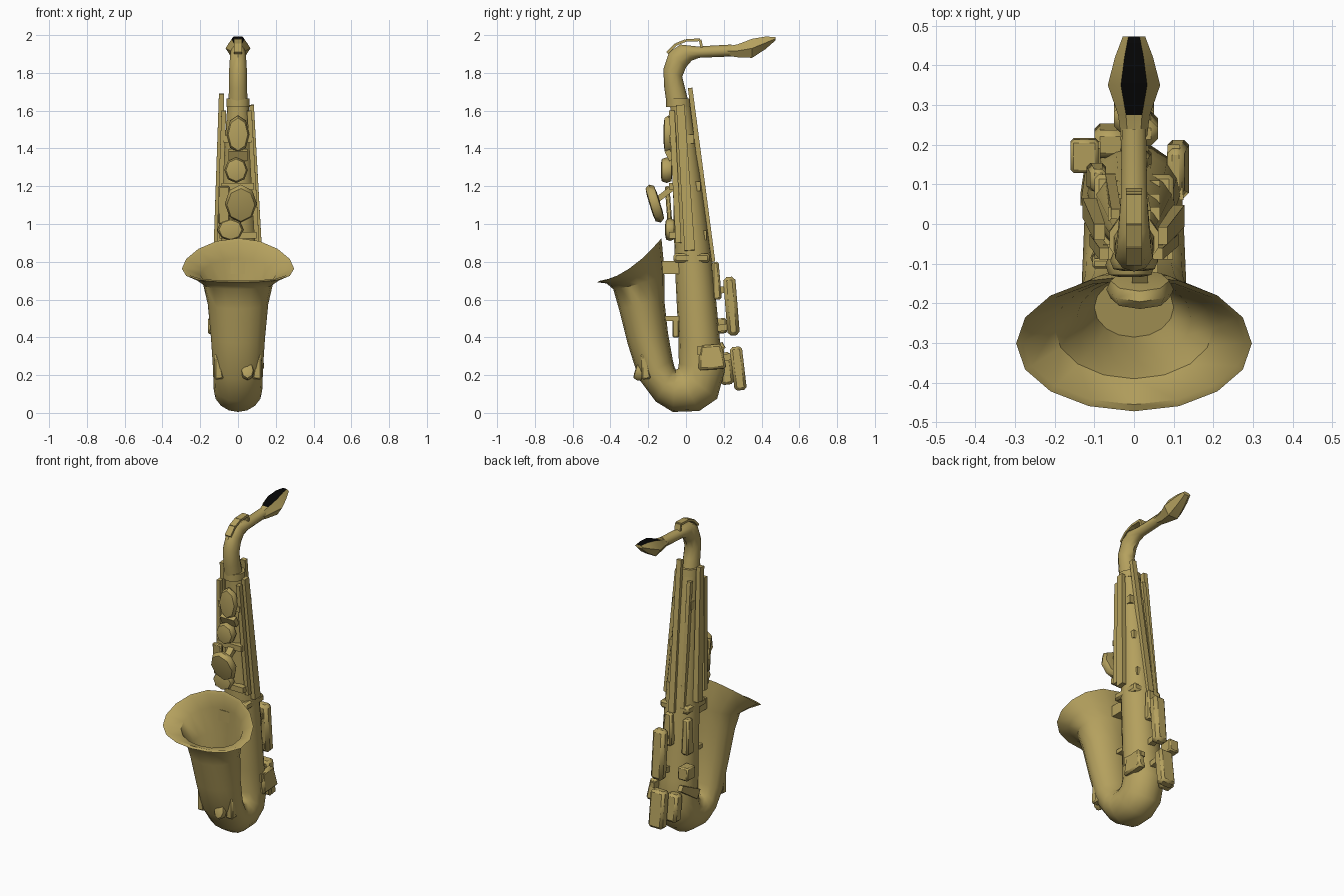
import bpy, bmesh, math
from mathutils import Vector


def material(name, colour):
    m = bpy.data.materials.new(name)
    m.diffuse_color = (*colour, 1)
    return m


BRASS = material("brass", (0.46, 0.355, 0.112))
BLACK = material("black", (0.002, 0.002, 0.002))


def finish(name, bm, angle=40):
    bmesh.ops.recalc_face_normals(bm, faces=bm.faces)
    me = bpy.data.meshes.new(name)
    bm.to_mesh(me)
    bm.free()
    ob = bpy.data.objects.new(name, me)
    bpy.context.collection.objects.link(ob)
    me.materials.append(BRASS)
    bpy.ops.object.select_all(action='DESELECT')
    ob.select_set(True)
    bpy.context.view_layer.objects.active = ob
    bpy.ops.object.shade_smooth_by_angle(angle=math.radians(angle))
    return ob


def loft(name, sections, sides=12, turn=0.0, angle=40):
    """Each section: inner edge (y, z), outer edge (y, z), half width, side sag."""
    bm = bmesh.new()
    rings = []
    for ya, za, yb, zb, w, *sag in sections:
        a, b = Vector((0, ya, za)), Vector((0, yb, zb))
        mid, half = (a + b) / 2, (a - b) / 2
        drop = sag[0] if sag else 0
        ring = []
        for i in range(sides):
            t = 2 * math.pi * i / sides + turn
            p = mid + half * math.cos(t)
            p += Vector((w * math.sin(t), 0, -drop * math.sin(t) ** 2))
            ring.append(bm.verts.new(p))
        rings.append(ring)
    for r, s in zip(rings, rings[1:]):
        for i in range(sides):
            j = (i + 1) % sides
            bm.faces.new((r[i], r[j], s[j], s[i]))
    bm.faces.new(rings[0])
    bm.faces.new(rings[-1])
    return finish(name, bm, angle)


def bar(name, p, q, w, d, taper=1.0, bevel=0.0):
    """Box from p to q, w wide in x and d deep, its far end scaled by taper."""
    p, q = Vector(p), Vector(q)
    axis = (q - p).normalized()
    side = Vector((1, 0, 0))
    if abs(axis.x) > 0.9:
        side = Vector((0, 1, 0))
    side = (side - axis * side.dot(axis)).normalized()
    deep = axis.cross(side)
    bm = bmesh.new()
    bmesh.ops.create_cube(bm, size=1)
    for v in bm.verts:
        x, y, z = v.co
        k = taper if z > 0 else 1
        v.co = p.lerp(q, z + 0.5) + side * x * w * k + deep * y * d * k
    if bevel:
        bmesh.ops.bevel(bm, geom=bm.edges[:], offset=bevel, segments=1, affect='EDGES')
    return finish(name, bm)


def cup(name, loc, rx, ry, rz, tilt=0.0):
    """Rounded low-poly key cup facing forward."""
    bm = bmesh.new()
    bmesh.ops.create_uvsphere(bm, u_segments=8, v_segments=6, radius=1)
    c, s = math.cos(tilt), math.sin(tilt)
    for v in bm.verts:
        x, z, y = v.co
        y = max(-0.6, min(0.6, y)) / 0.6
        x, y, z = x * rx, y * ry, z * rz
        v.co = Vector(loc) + Vector((x, y * c - z * s, y * s + z * c))
    return finish(name, bm, 50)


# Conical body, bow and flared bell, with the inside of the bell
loft("body_and_bell", [
    (-.085, 1.66, .02, 1.66, .055), (-.07, 1.25, .08, 1.25, .08),
    (-.06, .8, .14, .8, .105), (-.04, .4, .18, .38, .115),
    (-.038, .26, .205, .22, .12), (-.042, .235, .165, .075, .122),
    (-.048, .23, .07, .01, .125), (-.055, .23, -.07, .005, .128),
    (-.06, .24, -.16, .06, .13), (-.07, .28, -.25, .18, .132),
    (-.095, .42, -.31, .37, .143), (-.115, .6, -.355, .55, .16),
    (-.115, .73, -.385, .655, .185, .01), (-.12, .82, -.42, .685, .235, .03),
    (-.13, .925, -.472, .692, .297, .045), (-.14, .905, -.455, .7, .28, .04),
    (-.135, .82, -.39, .68, .2, .02), (-.135, .65, -.345, .58, .145),
    (-.135, .42, -.285, .38, .1)], 16)

# Curved neck and its collar
loft("neck", [
    (-.1, 1.62, .02, 1.62, .055), (-.115, 1.72, -.005, 1.72, .05),
    (-.12, 1.82, -.02, 1.78, .05), (-.09, 1.91, 0, 1.83, .045),
    (-.03, 1.95, .03, 1.865, .04), (.06, 1.94, .07, 1.88, .035),
    (.24, 1.95, .24, 1.887, .032)], 10)
loft("neck_collar", [(-.105, 1.62, .03, 1.62, .065), (-.105, 1.665, .025, 1.665, .065)], 10)

# Octave key arching over the neck bend
arch = [(-.1, 1.905), (-.055, 1.95), (0, 1.972), (.075, 1.975), (.085, 1.925)]
for a, b in zip(arch, arch[1:]):
    bar("octave_key", (0, *a), (0, *b), .04, .014)

# Six-sided mouthpiece with a black top facet
mouth = loft("mouthpiece", [
    (.22, 1.945, .22, 1.887, .033), (.275, 1.957, .275, 1.877, .04),
    (.35, 1.988, .35, 1.872, .066), (.42, 1.997, .42, 1.92, .048),
    (.473, 1.992, .473, 1.97, .028)], 6, math.pi / 6, 30)
mouth.data.materials.append(BLACK)
for f in mouth.data.polygons:
    if f.normal.z > .5 and abs(f.center.x) < .012 and f.center.y > .27:
        f.material_index = 1

# Long key rods along both sides and the back
bar("left_rod", (-.112, .04, .86), (-.087, -.02, 1.69), .035, .05, .8)
bar("right_rod", (.112, .02, .86), (.072, -.03, 1.63), .03, .055, .8)
bar("right_front_rod", (.1, -.04, .9), (.06, -.075, 1.6), .025, .03)
bar("left_front_rod", (-.1, -.04, .9), (-.075, -.075, 1.6), .025, .03)
bar("back_rod", (-.002, .14, .8), (.027, .022, 1.72), .04, .03, .8)
bar("back_left_rod", (-.06, .115, .8), (-.045, .025, 1.6), .025, .025)
for z in (.94, 1.2, 1.45):
    y = .11 - (z - .8) * .13
    bar("rod_post", (-.065, y, z), (.065, y, z), .035, .05)
    bar("front_post", (-.1 + (z - .9) * .04, -.07, z), (.1 - (z - .9) * .05, -.07, z), .04, .035)

# Front key cups
cup("upper_key_cup", (0, -.093, 1.475), .06, .025, .1)
cup("middle_key_cup", (-.01, -.103, 1.285), .062, .03, .068)
cup("large_key_cup", (.015, -.165, 1.108), .085, .028, .105, .3)
cup("lower_key_cup", (-.04, -.085, .97), .07, .025, .06)
bar("large_cup_arm", (.015, -.15, 1.13), (.015, -.06, 1.2), .04, .03)
bar("left_touch_plate", (-.075, -.085, 1.0), (-.075, -.1, 1.2), .06, .025, 1, .006)
bar("tone_hole_ring", (0, -.075, 1.34), (0, -.1, 1.39), .1, .03)

# Braces between the bell and the body
bar("bell_brace", (0, -.14, .5), (0, -.02, .5), .08, .025)
bar("lower_bell_brace", (0, -.055, .4), (0, -.055, .5), .07, .035, 1, .006)
bar("upper_bell_brace", (0, -.14, .77), (0, -.03, .77), .12, .07)
bar("body_collar", (-.1, .03, .82), (.1, .03, .82), .19, .05, 1, .012)

# Oblong key guards behind the body
bar("upper_key_guard", (.018, .253, .41), (.018, .228, .72), .085, .065, 1, .018)
bar("lower_key_guard", (0, .29, .12), (0, .263, .35), .1, .065, 1, .014)
bar("lower_left_guard", (-.06, .22, .15), (-.06, .2, .32), .08, .07, 1, .014)
for z in (.3, .46, .66):
    bar("guard_stem", (.015, .12, z - .02), (.015, .25, z), .04, .035)
bar("back_touch_plate", (.01, .165, .6), (.01, .155, .8), .07, .05, .7, .01)

# Side keys near the bow and body
bar("left_side_key", (-.125, .175, .42), (-.125, .17, .5), .07, .085, 1, .008)
bar("left_upper_side_key", (-.095, .12, .55), (-.09, .11, .77), .05, .07, .8, .01)
bar("right_side_key", (.112, .14, .23), (.105, .13, .36), .055, .15, .75, .012)
bar("right_pinky_key", (.1, .06, .33), (.1, .2, .33), .05, .05, .6)
bar("left_pinky_key", (-.11, .06, .28), (-.1, .2, .36), .05, .06, .6)

# Small guards low on the bell
for s in (-1, 1):
    bar("bell_key_guard", (s * .1, -.21, .18), (s * .11, -.225, .33), .05, .05, .5, .008)
cup("front_bumper", (.05, -.245, .22), .035, .025, .05, -.3)
